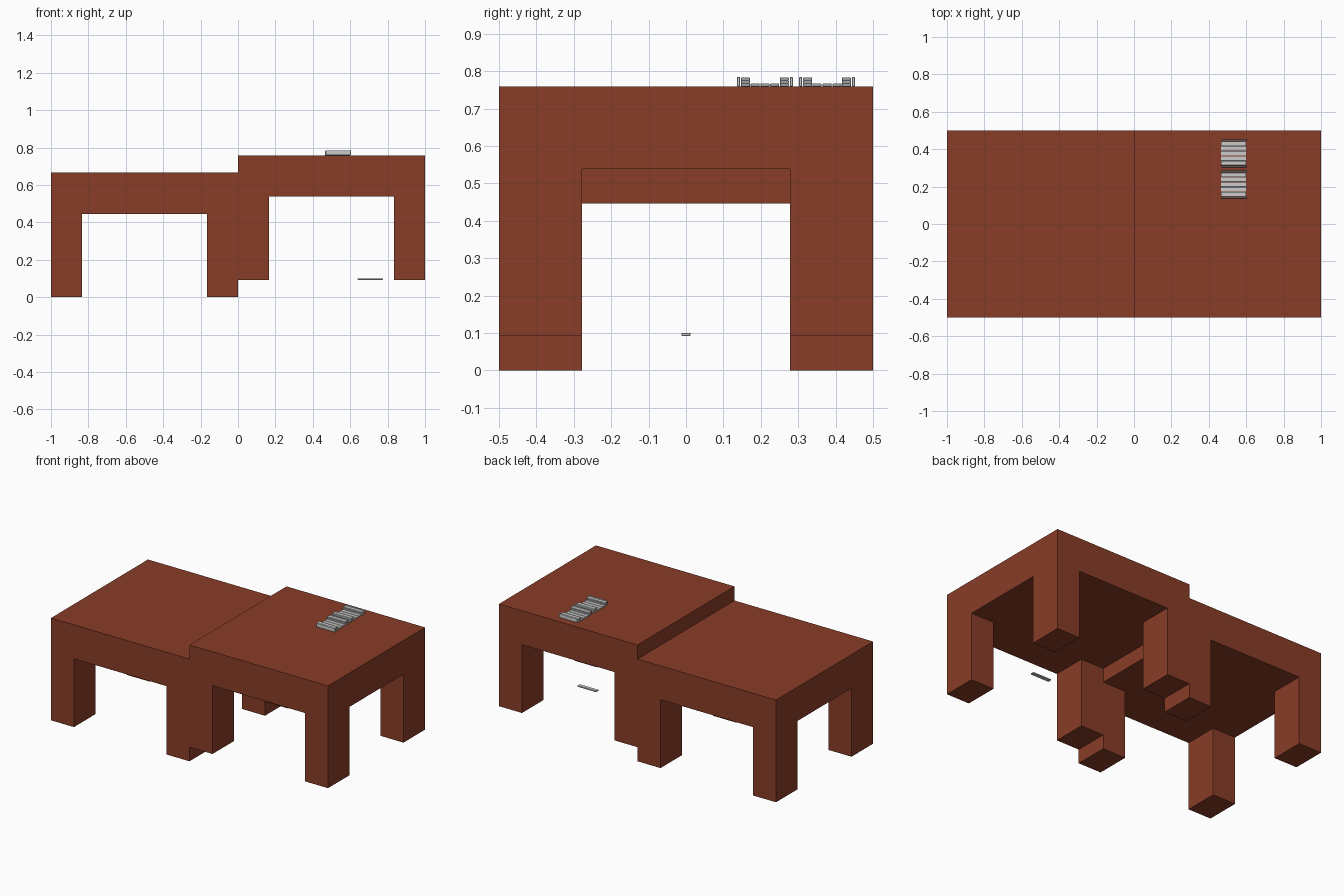
import bpy, bmesh

if "Cube" in bpy.data.objects:
    bpy.data.objects.remove(bpy.data.objects["Cube"])

brown = bpy.data.materials.new("brown_wood")
brown.diffuse_color = (0.25, 0.046, 0.02, 1)
brown.use_nodes = True
brown.node_tree.nodes["Principled BSDF"].inputs["Base Color"].default_value = brown.diffuse_color


def table(name, x0, z0):
    # one solid table: 3x3 slab whose corner cells are extruded down as legs
    xs = [x0, x0 + 0.166, x0 + 0.834, x0 + 1]
    ys = [-0.5, -0.278, 0.278, 0.5]
    bm = bmesh.new()
    v = [[bm.verts.new((x, y, z0 + 0.667)) for y in ys] for x in xs]
    for i in range(3):
        for j in range(3):
            bm.faces.new((v[i][j], v[i + 1][j], v[i + 1][j + 1], v[i][j + 1]))

    def extrude_down(faces, z):
        geom = bmesh.ops.extrude_face_region(bm, geom=faces, use_keep_orig=(len(faces) == 9))["geom"]
        for g in geom:
            if isinstance(g, bmesh.types.BMVert):
                g.co.z = z
        return [g for g in geom if isinstance(g, bmesh.types.BMFace)]

    under = extrude_down(bm.faces[:], z0 + 0.446)
    for f in under:
        c = f.calc_center_median()
        if abs(c.y) > 0.278 and abs(c.x - x0 - 0.5) > 0.334:
            # the old corner face is replaced by the leg
            new = bmesh.ops.extrude_discrete_faces(bm, faces=[f])["faces"]
            for w in new[0].verts:
                w.co.z = z0
    bmesh.ops.remove_doubles(bm, verts=bm.verts[:], dist=1e-5)
    bmesh.ops.recalc_face_normals(bm, faces=bm.faces[:])
    # merge coplanar cells into clean flat faces
    bmesh.ops.dissolve_limit(bm, angle_limit=0.01, verts=bm.verts[:], edges=bm.edges[:])
    me = bpy.data.meshes.new(name)
    bm.to_mesh(me)
    bm.free()
    me.materials.append(brown)
    bpy.context.collection.objects.link(bpy.data.objects.new(name, me))


def plank(name, cx, cy, cz, sy=0.024, sz=0.008, sx=0.134):
    # small slat with slightly chamfered edges
    bm = bmesh.new()
    bmesh.ops.create_cube(bm, size=1)
    for w in bm.verts:
        w.co = (w.co.x * sx + cx, w.co.y * sy + cy, w.co.z * sz + cz)
    bmesh.ops.bevel(bm, geom=bm.edges[:], offset=0.0012, segments=1, affect='EDGES')
    me = bpy.data.meshes.new(name)
    bm.to_mesh(me)
    bm.free()
    bpy.context.collection.objects.link(bpy.data.objects.new(name, me))


# two stepped tables
table("low_table", -1, 0)
table("high_table", 0, 0.092)

# two small plank trays on the high table
top = 0.759
for n, (cy, spacing) in enumerate(((0.211, 0.026), (0.377, 0.027))):
    for k in (-1, 0, 1):
        plank(f"tray_{n}_floor_slat", 0.532, cy + k * spacing, top + 0.004)
    for s in (-1, 1):
        for layer in range(3):
            plank(f"tray_{n}_stacked_slat", 0.532, cy + s * 0.052, top + 0.004 + layer * 0.008)
        plank(f"tray_{n}_upright_slat", 0.536, cy + s * 0.0705, top + 0.013, 0.008, 0.025)

# loose slat beneath the high table
plank("loose_slat", 0.707, 0, 0.0965)
